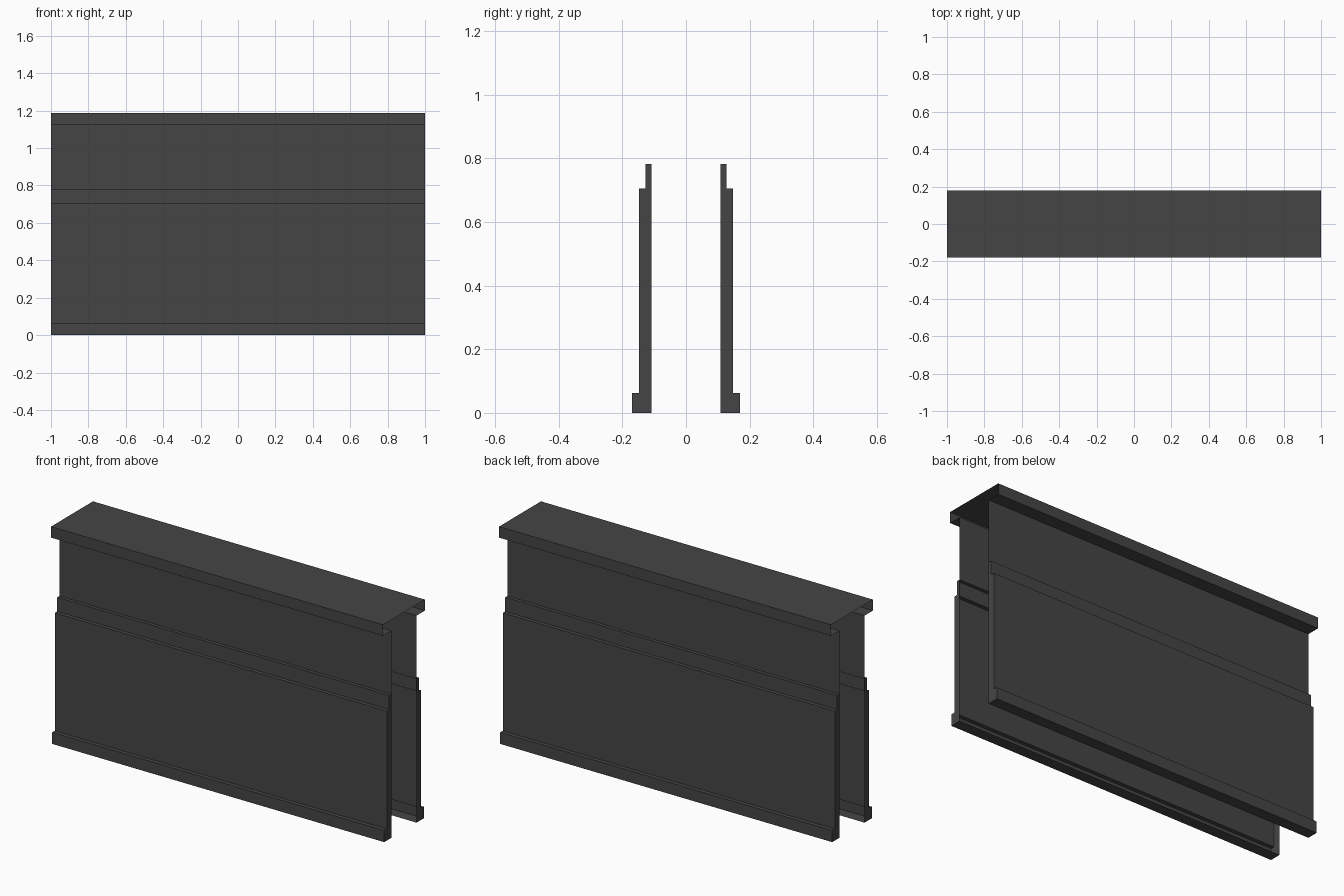
import bpy
import bmesh

cube = bpy.data.objects.get("Cube")
if cube:
    bpy.data.objects.remove(cube, do_unlink=True)

# Single dark grey finish
grey = bpy.data.materials.new("dark_grey")
grey.use_nodes = True
colour = (0.06, 0.06, 0.06, 1)
grey.diffuse_color = colour
grey.node_tree.nodes["Principled BSDF"].inputs["Base Color"].default_value = colour

HALF = 1.0
INNER, STRIP, PANEL, FOOT, CAP = 0.108, 0.127, 0.148, 0.17, 0.18
FOOT_Z, PANEL_Z, STRIP_Z, LIP_Z, TOP_Z = 0.063, 0.705, 0.782, 1.127, 1.187


def sheet(name, profile, side=1, ends=False):
    """Extrude an open (y, z) profile along x, optionally closing its ends."""
    bm = bmesh.new()
    rows = [[bm.verts.new((x, y * side, z)) for y, z in profile] for x in (-HALF, HALF)]
    for i in range(len(profile) - 1):
        quad = [rows[0][i], rows[1][i], rows[1][i + 1], rows[0][i + 1]]
        bm.faces.new(quad[::-1] if side > 0 else quad)
    if ends:
        for k, row in enumerate(rows):
            flip = (k == 0) == (side > 0)
            bm.faces.new(row[::-1] if flip else row)
    mesh = bpy.data.meshes.new(name)
    bm.to_mesh(mesh)
    bm.free()
    mesh.materials.append(grey)
    obj = bpy.data.objects.new(name, mesh)
    bpy.context.collection.objects.link(obj)
    return obj


# Stepped lower casing, hollow towards the middle, with closed ends
casing = [(INNER, 0), (FOOT, 0), (FOOT, FOOT_Z), (PANEL, FOOT_Z), (PANEL, PANEL_Z),
          (STRIP, PANEL_Z), (STRIP, STRIP_Z), (INNER, STRIP_Z)]
# Thin upper wall
wall = [(INNER, STRIP_Z), (INNER, LIP_Z)]

for label, side in (("front", -1), ("back", 1)):
    sheet(label + "_casing", casing, side, ends=True)
    sheet(label + "_upper_wall", wall, side)

# Folded top cap with returned lips
half_cap = [(INNER, LIP_Z), (CAP, LIP_Z), (CAP, TOP_Z)]
sheet("top_cap", half_cap + [(-y, z) for y, z in reversed(half_cap)])
